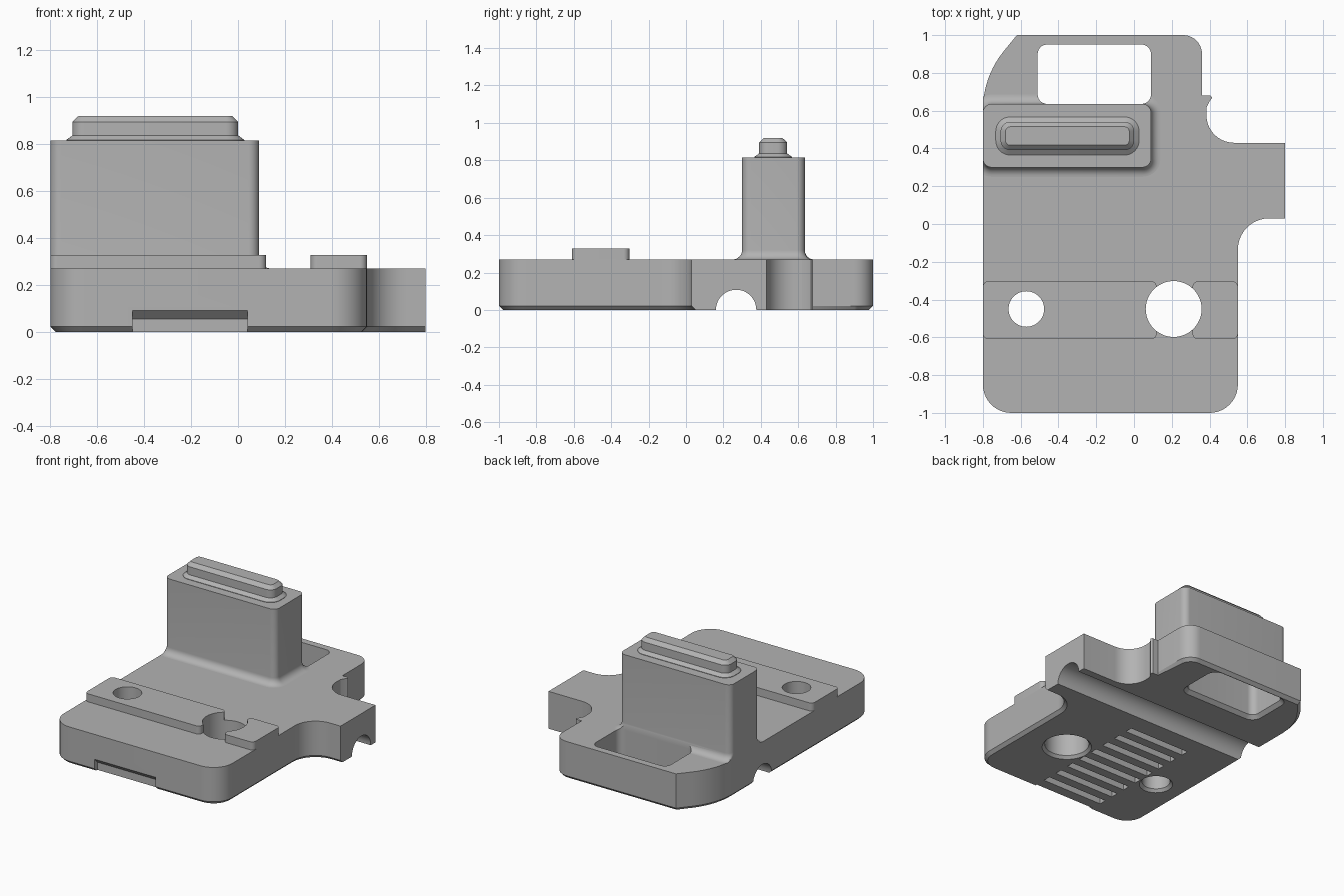
import bpy, bmesh
from math import pi, sin, cos, tan, radians
from mathutils import Vector

cube = bpy.data.objects.get("Cube")
if cube:
    bpy.data.objects.remove(cube, do_unlink=True)

GRAY = (0.45, 0.45, 0.45, 1)
gray = bpy.data.materials.new("plain gray")
gray.use_nodes = True
gray.diffuse_color = GRAY
gray.node_tree.nodes["Principled BSDF"].inputs["Base Color"].default_value = GRAY


def rounded(corners, steps=10):
    """Outline from (x, y, radius) corners; works for convex and concave turns."""
    out = []
    for i, (x, y, r) in enumerate(corners):
        p = Vector((x, y))
        if r <= 0:
            out.append((x, y))
            continue
        a = (Vector(corners[i - 1][:2]) - p).normalized()
        b = (Vector(corners[(i + 1) % len(corners)][:2]) - p).normalized()
        half = a.angle(b) / 2
        center = p + (a + b).normalized() * (r / sin(half))
        start = p + a * (r / tan(half)) - center
        turn = a.cross(b)
        sweep = (pi - 2 * half) * (-1 if turn > 0 else 1)
        for k in range(steps + 1):
            t = sweep * k / steps
            c, s = cos(t), sin(t)
            out.append((center.x + start.x * c - start.y * s,
                        center.y + start.x * s + start.y * c))
    return out


def rect(x0, x1, y0, y1, r, d=0.0):
    """Rounded rectangle grown outwards by d."""
    x0, x1, y0, y1, r = x0 - d, x1 + d, y0 - d, y1 + d, r + d
    return rounded([(x0, y0, r), (x1, y0, r), (x1, y1, r), (x0, y1, r)])


def circle(cx, cy, r, n=48):
    return [(cx + r * cos(2 * pi * k / n), cy + r * sin(2 * pi * k / n)) for k in range(n)]


def at(outline, z):
    return [(x, y, z) for x, y in outline]


def loft(name, rings):
    """Closed solid through rings that have equal point counts."""
    bm = bmesh.new()
    loops = [[bm.verts.new(p) for p in ring] for ring in rings]
    for lo, hi in zip(loops, loops[1:]):
        for i in range(len(lo)):
            j = (i + 1) % len(lo)
            bm.faces.new((lo[i], lo[j], hi[j], hi[i]))
    bm.faces.new(loops[0][::-1])
    bm.faces.new(loops[-1])
    bmesh.ops.recalc_face_normals(bm, faces=bm.faces)
    mesh = bpy.data.meshes.new(name)
    bm.to_mesh(mesh)
    bm.free()
    mesh.materials.append(gray)
    ob = bpy.data.objects.new(name, mesh)
    bpy.context.collection.objects.link(ob)
    return ob


def along_x(name, profile, x0, x1):
    return loft(name, [[(x, y, z) for y, z in profile] for x in (x0, x1)])


def activate(ob):
    bpy.ops.object.select_all(action="DESELECT")
    ob.select_set(True)
    bpy.context.view_layer.objects.active = ob


def cut(targets, cutter):
    for ob in targets:
        activate(ob)
        mod = ob.modifiers.new("cut", "BOOLEAN")
        mod.operation, mod.solver, mod.object = "DIFFERENCE", "EXACT", cutter
        bpy.ops.object.modifier_apply(modifier=mod.name)
    bpy.data.objects.remove(cutter, do_unlink=True)


TOP = 0.27

# Base plate with a side lug and a scooped notch behind it
plate = loft("base_plate", [at(rounded([
    (-0.8, -1, 0.15), (0.55, -1, 0.15), (0.55, 0.03, 0.165), (0.8, 0.03, 0),
    (0.8, 0.43, 0), (0.38, 0.43, 0.145), (0.385, 0.62, 0), (0.4, 0.65, 0),
    (0.414, 0.668, 0), (0.405, 0.68, 0), (0.36, 0.68, 0), (0.36, 1, 0.1),
    (-0.62, 1, 0), (-0.8, 0.78, 0.49)]), z) for z in (0, TOP)])

# Chamfer along the lower rim, except around the lug end and notch
bm = bmesh.new()
bm.from_mesh(plate.data)
rim = []
for e in bm.edges:
    mid = (e.verts[0].co + e.verts[1].co) / 2
    lug = mid.x > 0.361 and 0.04 < mid.y < 0.69
    if mid.z < 0.001 and not lug:
        rim.append(e)
bmesh.ops.bevel(bm, geom=rim, offset=0.022, segments=1, affect="EDGES")
bm.to_mesh(plate.data)
bm.free()

# Tower with a concave fillet at its foot, flush with the plate's right side
F = 0.05
box = (-0.8, 0.09, 0.30, 0.635, 0.045)
rings = []
for k in range(9):
    t = radians(90) * k / 8
    rings.append(at(rect(*box, d=F * (1 - sin(t))), TOP + F * (1 - cos(t))))
rings.append(at(rect(*box), 0.815))
rings = [[(max(x, -0.8), y, z) for x, y, z in ring] for ring in rings]
tower = loft("tower", rings)

# Stepped key on top of the tower
key_box = (-0.68, -0.025, 0.417, 0.515, 0.025)
loft("tower_key", [at(rect(*key_box, d=d), z) for d, z in
                   ((0.052, 0.813), (0.052, 0.818), (0.026, 0.837), (0.026, 0.895), (0, 0.92))])

# Raised bars across the front half
left_bar = loft("long_bar", [at(rect(-0.8, 0.12, -0.61, -0.303, 0.03), z) for z in (TOP, 0.328)])
right_bar = loft("short_bar", [at(rect(0.31, 0.55, -0.61, -0.303, 0.03), z) for z in (TOP, 0.328)])

# Window behind the tower, chamfered underneath
window = (-0.51, 0.09, 0.636, 0.95, 0.05)
cut([plate, tower], loft("window_cutter", [
    at(rect(*window, d=d), z) for d, z in ((0.025, -0.02), (0.025, 0), (0, 0.025), (0, 0.6))]))

# Round holes through plate and bars, countersunk underneath
for cx, r, bars in ((-0.57, 0.094, [left_bar]), (0.21, 0.148, [left_bar, right_bar])):
    cut([plate] + bars, loft("hole_cutter", [
        at(circle(cx, -0.45, r + d), z) for d, z in ((0.018, -0.02), (0.018, 0), (0, 0.02), (0, 0.5))]))

# Half-round channel along the underside
arch = [(0.268 + 0.108 * cos(pi * k / 24), 0.108 * sin(pi * k / 24)) for k in range(25)]
cut([plate], along_x("channel_cutter", [(0.16, -0.05)] + [(0.376, -0.05)] + arch, -1, 1))

# Front notch and the row of sloped grooves underneath
X0, X1 = -0.45, 0.04
cut([plate], along_x("notch_cutter", [
    (-1.05, -0.05), (-0.965, -0.05), (-0.965, 0.055), (-1, 0.09), (-1.05, 0.09)], X0, X1))
for k in range(8):
    y = -0.89 + 0.122 * k
    cut([plate], along_x("groove_cutter", [
        (y, -0.05), (y + 0.055, -0.05), (y + 0.055, 0.055), (y, 0.09)], X0, X1))

# Smooth curved walls, keep sharp edges
for ob in bpy.context.collection.objects:
    if ob.type == "MESH" and ob.data.materials and ob.data.materials[0] == gray:
        activate(ob)
        bpy.ops.object.shade_smooth_by_angle(angle=radians(25))
